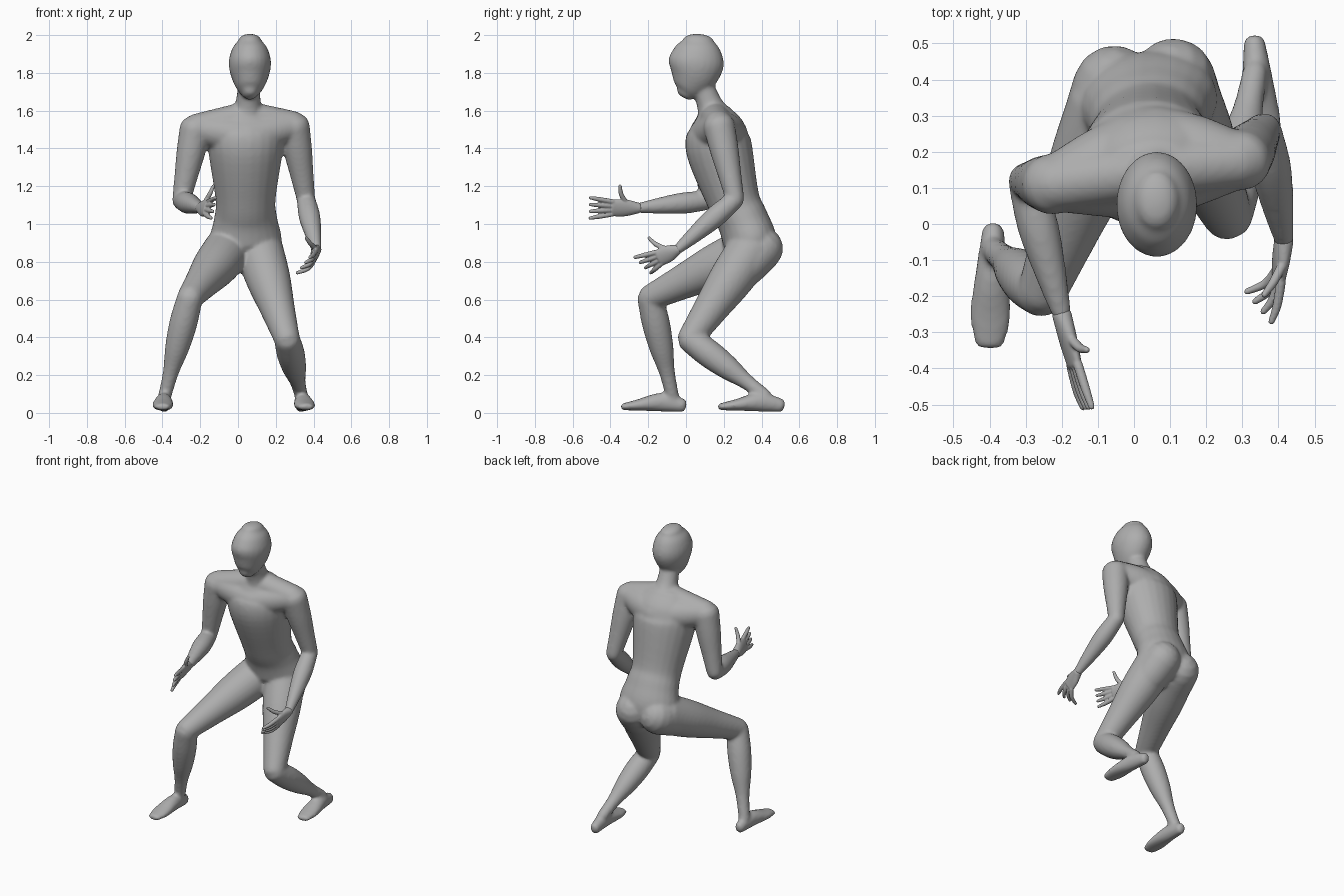
import bpy, bmesh, math
from mathutils import Vector

cube = bpy.data.objects.get("Cube")
if cube:
    bpy.data.objects.remove(cube, do_unlink=True)

grey = bpy.data.materials.new("plain_grey")
grey.use_nodes = True
colour = (0.42, 0.42, 0.42, 1)
grey.diffuse_color = colour
grey.node_tree.nodes["Principled BSDF"].inputs["Base Color"].default_value = colour

SIDES = 24
STEPS = 6
ACROSS = Vector((1, 0, 0))
BACKWARD = Vector((0, 1, 0))
UPRIGHT = Vector((0, 0, 1))


def spline(keys):
    """Smooth curve through key sections of position, width and depth."""
    padded = [keys[0], *keys, keys[-1]]
    result = []
    for before, start, end, after in zip(padded, padded[1:], padded[2:], padded[3:]):
        for step in range(STEPS):
            t = step / STEPS
            section = []
            for p, q, r, s in zip(before, start, end, after):
                leave, arrive = (r - p) / 2, (s - q) / 2
                ease = t * t * (3 - 2 * t)
                section.append(q + (r - q) * ease + leave * t * (1 - t) ** 2
                               - arrive * t * t * (1 - t))
            result.append(section)
    result.append(list(keys[-1]))
    return result


def tube(bm, keys, side=ACROSS, cap=0.6):
    """Loft elliptical sections along a path and round off both ends."""
    path = spline(keys)
    points = [Vector(section[:3]) for section in path]
    last = len(points) - 1
    sections = []
    for i, (*_, width, depth) in enumerate(path):
        along = (points[min(i + 1, last)] - points[max(i - 1, 0)]).normalized()
        sections.append((points[i], along, width, depth))

    def rounded(section, direction):
        centre, along, width, depth = section
        reach = along * min(width, depth) * cap * direction
        angles = [math.radians(degrees) for degrees in (25, 50, 75)]
        return [(centre + reach * math.sin(angle), along,
                 width * math.cos(angle), depth * math.cos(angle)) for angle in angles]

    start_cap = rounded(sections[0], -1)
    end_cap = rounded(sections[-1], 1)
    rings = []
    for centre, along, width, depth in start_cap[::-1] + sections + end_cap:
        u = (side - along * side.dot(along)).normalized()
        v = along.cross(u)
        ring = []
        for k in range(SIDES):
            angle = math.tau * k / SIDES
            offset = u * width * math.cos(angle) + v * depth * math.sin(angle)
            ring.append(bm.verts.new(centre + offset))
        rings.append(ring)
    for low, high in zip(rings, rings[1:]):
        for k in range(SIDES):
            n = (k + 1) % SIDES
            bm.faces.new((low[k], low[n], high[n], high[k]))
    bm.faces.new(rings[0][::-1])
    bm.faces.new(rings[-1])


def limb(bm, start, end, radii, side=ACROSS, cap=0.8):
    """A round limb between two joints, with evenly spaced radii."""
    last = len(radii) - 1
    tube(bm, [(*start.lerp(end, i / last), radius, radius)
              for i, radius in enumerate(radii)], side, cap)


def finish(bm, name, voxel, smoothing):
    """Fuse the overlapping volumes into one smooth skin."""
    bmesh.ops.recalc_face_normals(bm, faces=bm.faces)
    mesh = bpy.data.meshes.new(name)
    bm.to_mesh(mesh)
    bm.free()
    mesh.materials.append(grey)
    obj = bpy.data.objects.new(name, mesh)
    bpy.context.collection.objects.link(obj)
    fuse = obj.modifiers.new("fuse", "REMESH")
    fuse.mode = "VOXEL"
    fuse.voxel_size = voxel
    fuse.use_smooth_shade = True
    soften = obj.modifiers.new("soften", "SMOOTH")
    soften.factor = 0.5
    soften.iterations = smoothing


# Joints of the pose
neck_base = Vector((.05, .15, 1.57))
upper_back = Vector((.05, .23, 1.47))
breastbone = Vector((.05, .11, 1.46))
skull_base = Vector((.06, .08, 1.75))
right_shoulder = Vector((-.225, .11, 1.505))
right_elbow = Vector((-.3, .12, 1.125))
right_wrist = Vector((-.2, -.25, 1.085))
right_knuckles = Vector((-.165, -.39, 1.085))
left_shoulder = Vector((.295, .175, 1.52))
left_elbow = Vector((.36, .26, 1.13))
left_wrist = Vector((.415, -.045, .865))
left_knuckles = Vector((.4, -.145, .82))
right_hip = Vector((-.055, .33, .86))
right_knee = Vector((-.255, -.19, .61))
right_ankle = Vector((-.39, -.07, .08))
left_hip = Vector((.11, .35, .87))
left_knee = Vector((.26, .02, .39))
left_ankle = Vector((.335, .42, .09))

body = bmesh.new()

# Torso, leaning forward and turned slightly at the shoulders
torso = ((.34, .8, .1, .1), (.34, .9, .19, .14), (.3, 1.02, .17, .135),
         (.25, 1.13, .16, .14), (.175, 1.4, .2, .175), (.165, 1.51, .2, .145),
         (.15, 1.59, .14, .09))
tube(body, [(.04, *section) for section in torso], Vector((1, .17, 0)), cap=0.4)

# Neck and egg-shaped head
limb(body, neck_base, skull_base, (.095, .07, .062, .06))
head = ((-.005, 1.69, .04, .05), (.012, 1.72, .07, .085), (.04, 1.79, .102, .13),
        (.055, 1.86, .112, .147), (.063, 1.93, .093, .12), (.066, 1.97, .062, .083))
tube(body, [(.063, *section) for section in head])

# Shoulders with back and chest muscles, then the arms
for shoulder, elbow, wrist in ((right_shoulder, right_elbow, right_wrist),
                               (left_shoulder, left_elbow, left_wrist)):
    limb(body, neck_base, shoulder, (.08, .079, .077), UPRIGHT)
    limb(body, upper_back, shoulder, (.1, .098, .075), UPRIGHT)
    limb(body, breastbone, shoulder, (.1, .09, .075), UPRIGHT)
    limb(body, shoulder, elbow, (.084, .076, .062, .049))
    limb(body, elbow, wrist, (.049, .057, .045, .027))

# Buttocks and legs
for hip, knee, ankle in ((right_hip, right_knee, right_ankle),
                         (left_hip, left_knee, left_ankle)):
    limb(body, hip + BACKWARD * .05, hip.lerp(knee, 0.4), (.115, .11, .08), cap=1)
    limb(body, hip, knee, (.128, .118, .092, .068))
    limb(body, knee, ankle, (.068, .074, .064, .042, .035))

# Feet, each lofted from heel to toe with the sole near the ground
sole = ((0, .03, .036), (.35, .044, .05), (.75, .057, .03), (1, .04, .018))
for heel, toe in ((Vector((-.39, -.015, .003)), Vector((-.4, -.335, .014))),
                  (Vector((.333, .505, .003)), Vector((.36, .18, .014)))):
    tube(body, [(*(heel.lerp(toe, t) + UPRIGHT * height), width, height)
                for t, width, height in sole])

finish(body, "body", voxel=0.01, smoothing=8)


def hand(name, wrist, knuckles, up, inward):
    """A flat palm, a raised thumb and four fanned fingers curling inward."""
    bm = bmesh.new()
    forward = (knuckles - wrist).normalized()
    up = (up - forward * up.dot(forward)).normalized()
    palm = wrist.lerp(knuckles, 0.5)
    tube(bm, [(*wrist, .028, .027), (*palm, .046, .023), (*knuckles, .046, .017)], up)

    def digit(base, middle, tip):
        joints = zip((base, middle, tip), (.0135, .0125, .009))
        tube(bm, [(*joint, radius, radius) for joint, radius in joints], up, cap=1)

    # Thumb
    root = palm + up * .03
    tip = wrist + forward * .11 + up * .12 + inward
    digit(root, root.lerp(tip, 0.5) + forward * .01, tip)

    # Fingers, curling more towards the little one
    for i in range(4):
        spread = 1 - 2 * i / 3
        curl = inward * (i + 1) / 4
        base = knuckles + up * spread * .034
        reach = forward * (.125 - curl.length * .8) + up * spread * .022
        digit(base, base + reach * 0.6 + curl * 0.3, base + reach + curl)
    finish(bm, name, voxel=0.004, smoothing=4)


hand("right_hand", right_wrist, right_knuckles, Vector((.3, 0, 1)), ACROSS * .01)
hand("left_hand", left_wrist, left_knuckles, Vector((.25, -.3, 1)), ACROSS * -.065)
